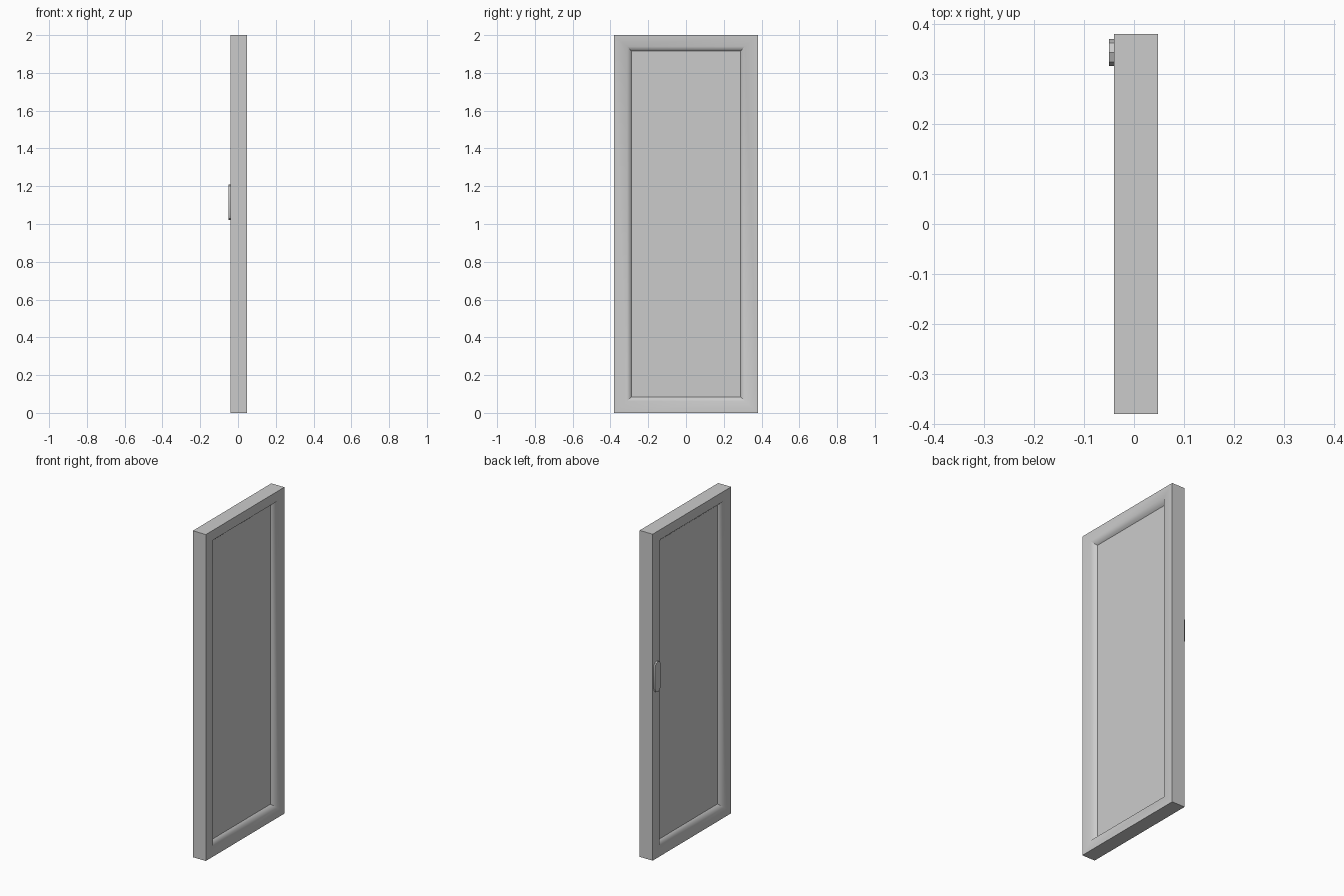
import bpy, bmesh, math

if "Cube" in bpy.data.objects:
    bpy.data.objects.remove(bpy.data.objects["Cube"])

def finish(bm, name, angle):
    bmesh.ops.recalc_face_normals(bm, faces=bm.faces)
    me = bpy.data.meshes.new(name)
    bm.to_mesh(me)
    bm.free()
    ob = bpy.data.objects.new(name, me)
    bpy.context.collection.objects.link(ob)
    bpy.ops.object.select_all(action='DESELECT')
    ob.select_set(True)
    bpy.context.view_layer.objects.active = ob
    bpy.ops.object.shade_smooth_by_angle(angle=math.radians(angle))
    return ob

def ring(bm, x, hy, z0, z1):
    return [bm.verts.new((x, y, z)) for y, z in
            ((-hy, z0), (hy, z0), (hy, z1), (-hy, z1))]

def bridge(bm, a, b):
    n = len(a)
    for i in range(n):
        j = (i + 1) % n
        bm.faces.new((a[i], a[j], b[j], b[i]))

# Door frame: square outer border with bevelled inner edges on both sides
XB, XF = -0.04, 0.048
PB, PF = -0.012, 0.018
bm = bmesh.new()
loops = [ring(bm, *r) for r in (
    (PB, 0.288, 0.085, 1.915),
    (XB, 0.312, 0.062, 1.94),
    (XB, 0.38, 0.0, 2.0),
    (XF, 0.38, 0.0, 2.0),
    (XF, 0.312, 0.062, 1.94),
    (PF, 0.288, 0.085, 1.915))]
for a, b in zip(loops, loops[1:]):
    bridge(bm, a, b)
finish(bm, "door_frame", 60)

# Recessed flat panel
bm = bmesh.new()
for x in (PB, PF):
    bm.faces.new(ring(bm, x, 0.288, 0.085, 1.915))
finish(bm, "door_panel", 30)

# Handle plate: long plate with rounded ends
bm = bmesh.new()
def plate(x, r):
    pts = []
    for zc, start in ((1.182, 0), (1.048, 180)):
        for k in range(5):
            t = math.radians(start + 45 * k)
            pts.append(bm.verts.new((x, 0.343 + r * math.cos(t), zc + r * math.sin(t))))
    return pts
base, top = plate(XB, 0.027), plate(-0.05, 0.027)
bridge(bm, base, top)
bm.faces.new(top)
bm.faces.new(base)
finish(bm, "handle_plate", 30)
